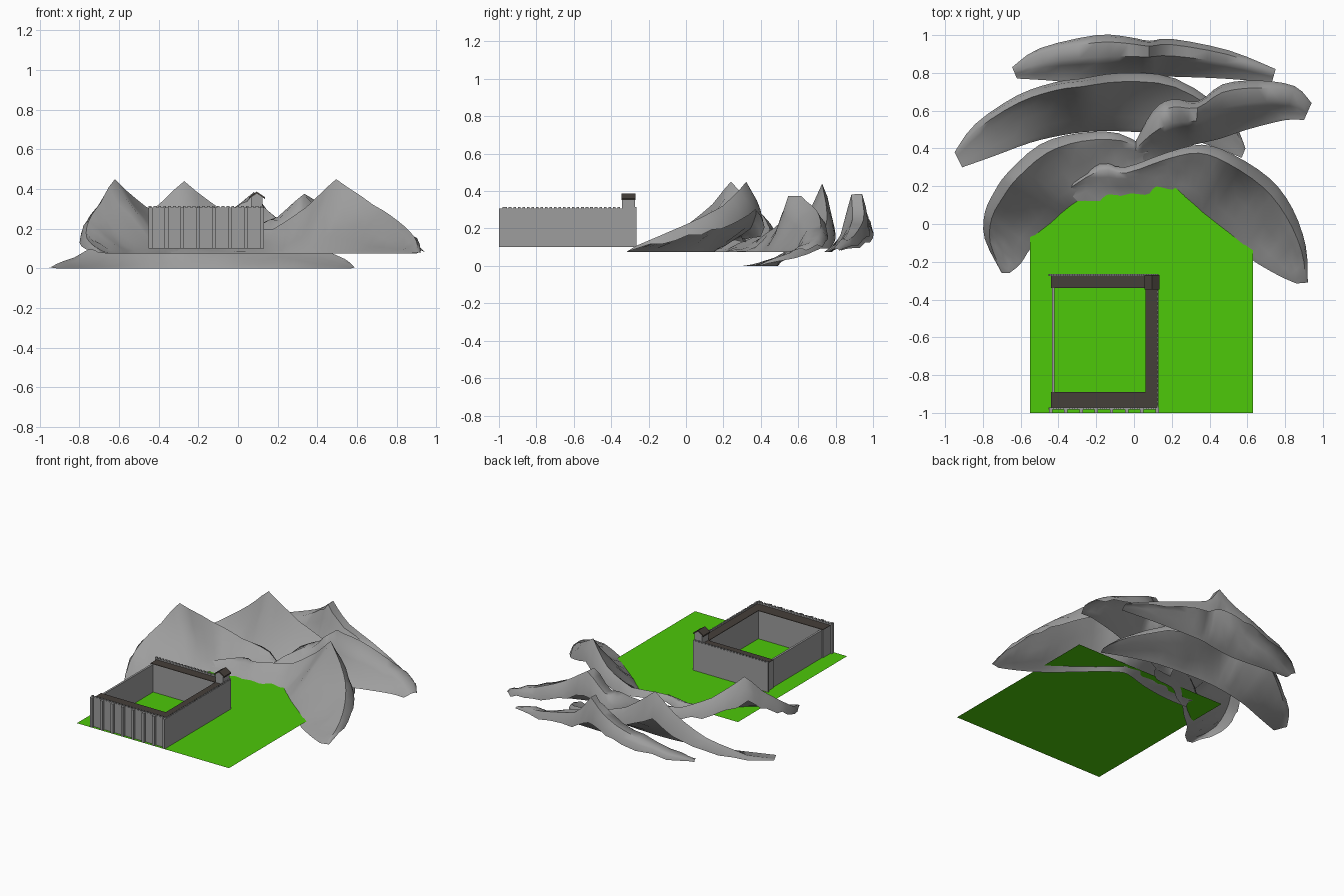
import bpy, bmesh, random
from mathutils import Vector

if "Cube" in bpy.data.objects:
    bpy.data.objects.remove(bpy.data.objects["Cube"])

random.seed(4)

def material(name, rgb):
    m = bpy.data.materials.new(name)
    m.diffuse_color = (*rgb, 1)
    m.use_nodes = True
    m.node_tree.nodes["Principled BSDF"].inputs["Base Color"].default_value = m.diffuse_color
    return m

ROCK = material("rock grey", (0.34, 0.34, 0.34))
STONE = material("wall grey", (0.34, 0.34, 0.34))
DARK = material("dark timber", (0.06, 0.05, 0.042))
GRASS = material("grass green", (0.075, 0.58, 0.003))

def add_object(name, bm, mat):
    mesh = bpy.data.meshes.new(name)
    bm.to_mesh(mesh)
    bm.free()
    mesh.materials.append(mat)
    ob = bpy.data.objects.new(name, mesh)
    bpy.context.collection.objects.link(ob)
    return ob

def box(bm, x0, x1, y0, y1, z0, z1):
    v = bmesh.ops.create_cube(bm, size=1)["verts"]
    for p in v:
        p.co = (x0 + (p.co.x + .5) * (x1 - x0), y0 + (p.co.y + .5) * (y1 - y0),
                z0 + (p.co.z + .5) * (z1 - z0))

def boxes(name, mat, dims):
    bm = bmesh.new()
    for d in dims:
        box(bm, *d)
    return add_object(name, bm, mat)

def prism(name, mat, section, y0, y1):
    bm = bmesh.new()
    f = bm.faces.new([bm.verts.new((x, y0, z)) for x, z in section])
    ext = bmesh.ops.extrude_face_region(bm, geom=[f])["geom"]
    bmesh.ops.translate(bm, vec=(0, y1 - y0, 0),
                        verts=[g for g in ext if isinstance(g, bmesh.types.BMVert)])
    bmesh.ops.recalc_face_normals(bm, faces=bm.faces)
    return add_object(name, bm, mat)

def spline(a, b, c, d, t):
    return 0.5 * (2 * b + (c - a) * t + (2 * a - 5 * b + 4 * c - d) * t * t
                  + (3 * b - a - 3 * c + d) * t ** 3)

# cross-sections from inner foot over the ridge to the open outer rim: (across, height)
SHARP = [(0, 0), (.07, .09), (.25, .26), (.5, .53), (.7, .77), (.85, 1), (.95, .82), (1, .58)]
BLUNT = [(0, 0), (.07, .09), (.25, .32), (.42, .7), (.55, .96), (.85, 1), (.96, .75), (1, .5)]

def mountain(name, stations, base=.075, profile=SHARP, steps=3):
    """Open crescent shell; station = inner x, y, outer x, y, ridge height."""
    n = len(stations)
    bm = bmesh.new()
    rows = []
    for i in range(n - 1):
        q = [Vector(stations[min(max(i + k, 0), n - 1)]) for k in (-1, 0, 1, 2)]
        for s in range(steps + (i == n - 2)):
            t = s / steps
            p = spline(*q, t)
            top = q[1][4] * (1 - t) + q[2][4] * t
            row = []
            for a, f in profile:
                x, y = p[0] + (p[2] - p[0]) * a, p[1] + (p[3] - p[1]) * a
                j = random.uniform(-.012, .012) if .2 < f < 1 and top > .12 else 0
                row.append(bm.verts.new((x, y, max(base, base + (top - base) * f + j))))
            rows.append(row)
    for r, s in zip(rows, rows[1:]):
        for k in range(len(profile) - 1):
            bm.faces.new((r[k], r[k + 1], s[k + 1], s[k]))
    bm.normal_update()
    if sum(f.normal.z * f.calc_area() for f in bm.faces) < 0:
        bmesh.ops.reverse_faces(bm, faces=bm.faces)
    ob = add_object(name, bm, ROCK)
    bpy.context.view_layer.objects.active = ob
    ob.select_set(True)
    bpy.ops.object.shade_smooth_by_angle(angle=0.9)
    ob.select_set(False)

# Mountain ranges
mountain("left_mountain", [
    (-.66, -.26, -.70, -.26, .08), (-.60, -.21, -.79, -.08, .15), (-.54, -.12, -.79, .06, .24),
    (-.43, -.02, -.74, .17, .33), (-.34, .07, -.67, .27, .45), (-.25, .12, -.50, .42, .31),
    (-.15, .2, -.3, .48, .22), (0, .22, -.08, .48, .18), (.08, .3, .1, .38, .09)])
mountain("middle_mountain", [
    (-.91, .30, -.95, .38, .005), (-.74, .36, -.84, .53, .055), (-.55, .43, -.62, .68, .17),
    (-.38, .47, -.42, .75, .31), (-.22, .49, -.28, .77, .44), (-.05, .49, -.06, .80, .28),
    (.2, .47, .22, .77, .18), (.42, .41, .5, .58, .07), (.57, .35, .59, .40, .005)], base=0)
mountain("back_mountain", [
    (-.62, .77, -.645, .83, .09), (-.45, .76, -.5, .93, .14), (-.2, .74, -.2, 1.0, .23),
    (-.02, .76, -.03, .99, .30), (.08, .78, .08, .97, .385), (.2, .78, .2, .98, .25),
    (.47, .77, .5, .92, .16), (.73, .75, .75, .82, .09)], profile=BLUNT)
mountain("right_rear_mountain", [
    (.90, .55, .94, .64, .09), (.8, .55, .85, .73, .15), (.6, .5, .66, .76, .22),
    (.45, .45, .47, .74, .30), (.32, .42, .34, .65, .375), (.2, .38, .2, .66, .26),
    (.08, .32, .1, .6, .22), (-.05, .3, 0, .42, .1)], profile=BLUNT)
mountain("right_mountain", [
    (.86, -.315, .92, -.31, .08), (.76, -.27, .91, -.12, .16), (.61, -.18, .84, .08, .24),
    (.47, -.06, .72, .24, .32), (.35, .05, .52, .37, .45), (.26, .12, .36, .42, .31),
    (.18, .15, .18, .38, .2), (0, .10, -.05, .3, .18), (-.2, .07, -.18, .32, .17),
    (-.37, .07, -.38, .18, .13)])

# Grass field: a single flat sheet
bm = bmesh.new()
bm.faces.new([bm.verts.new(c) for c in
              ((-.55, -1, .1), (.63, -1, .1), (.63, .21, .1), (-.55, .21, .1))])
add_object("grass_field", bm, GRASS)

# Fort walls: three thick ones and a thin left one
L, R, F, B, Z0, Z1 = -.44, .125, -.972, -.275, .101, .295
boxes("fort_walls", STONE, [
    (L, R, F, -.89, Z0, Z1), (L, R, -.34, B, Z0, Z1), (.062, R, -.89, -.34, Z0, Z1),
    (-.434, -.42, -.89, -.34, Z0, Z1)])
boxes("wall_walkways", DARK, [
    (L, R, F, -.89, Z1, Z1 + .004), (L, R, -.34, B, Z1, Z1 + .004),
    (.062, R, -.89, -.34, Z1, Z1 + .004)])

# Ribs on the front wall
boxes("front_ribs", STONE, [(x - .009, x + .009, -1, F, Z0, .308)
                            for x in [-.441 + .0805 * i for i in range(8)]])

# Parapets with small battlements
rails = [(-.452, .13, F - .01, F, Z0, .307), (-.452, .13, B, B + .01, Z0, .307),
         (R, R + .006, F, B, Z0, .307)]
teeth = []
for i in range(24):
    x = -.45 + i * .0245
    for y in (F - .01, B):
        teeth.append((x, x + .014, y, y + .01, .307, .315))
for i in range(29):
    y = F + i * .0242
    teeth.append((R - .002, R + .006, y, y + .014, .307, .315))
boxes("battlements", STONE, rails + teeth)

# Watch house on the back right corner with a gabled roof
prism("watch_house", STONE, [(.066, .295), (.124, .295), (.124, .358), (.095, .377), (.066, .358)],
      -.342, -.274)
prism("watch_house_roof", DARK, [(.055, .351), (.095, .377), (.135, .351), (.135, .36),
                                 (.095, .387), (.055, .36)], -.346, -.27)
